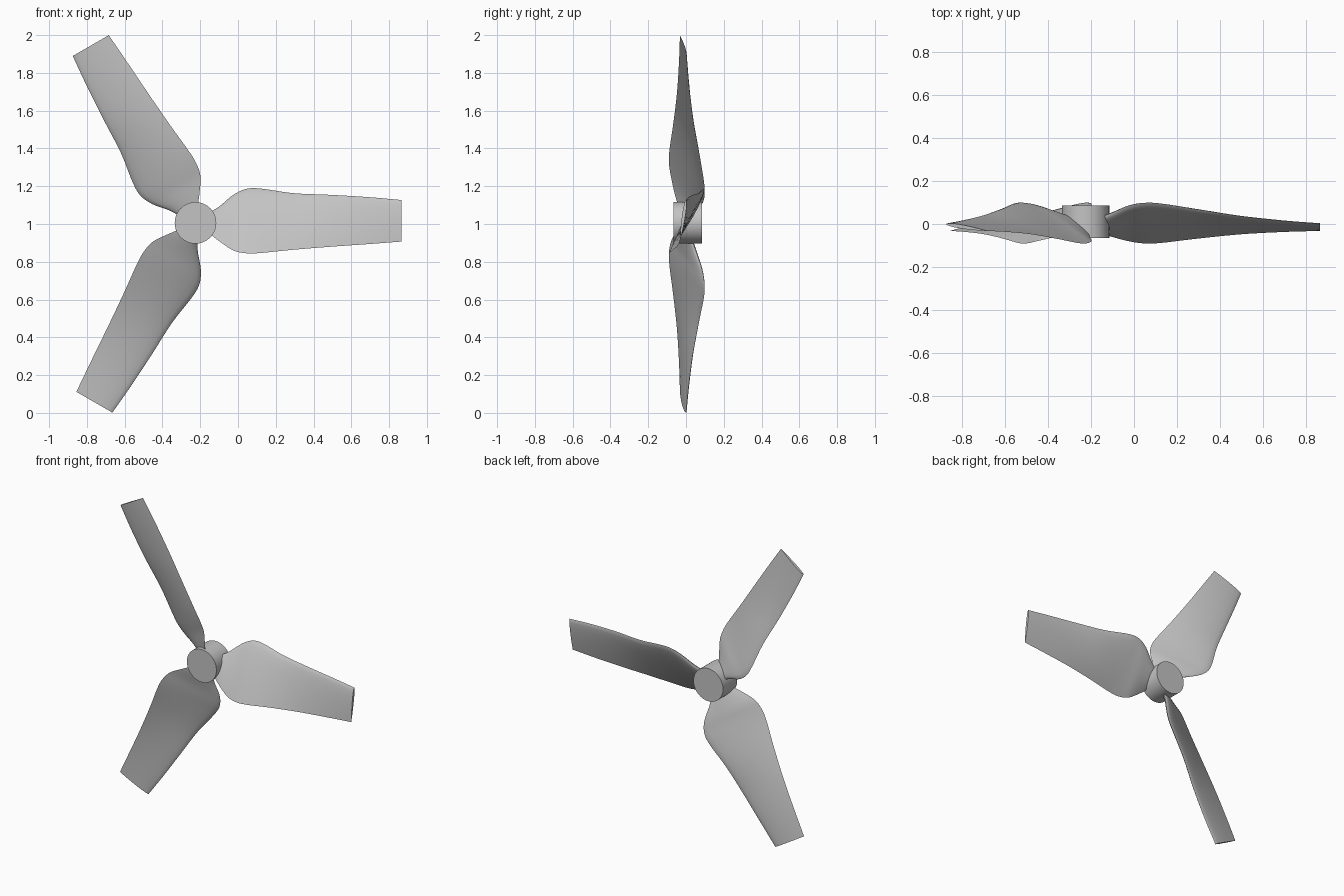
import bpy, bmesh, math
from mathutils import Vector, Matrix

cube = bpy.data.objects.get("Cube")
if cube:
    bpy.data.objects.remove(cube, do_unlink=True)

CENTRE = Vector((-0.225, 0, 1.006))

grey = bpy.data.materials.new("light_grey")
grey.use_nodes = True
colour = (0.55, 0.55, 0.55, 1)
grey.diffuse_color = colour
grey.node_tree.nodes["Principled BSDF"].inputs["Base Color"].default_value = colour

# Blade stations: radius, leading (y, z), trailing (y, z), thickness
STATIONS = [
    (0.08, 0.035, 0.058, -0.045, -0.062, 0.030),
    (0.13, 0.055, 0.090, -0.062, -0.100, 0.030),
    (0.20, 0.085, 0.148, -0.080, -0.146, 0.029),
    (0.27, 0.098, 0.180, -0.090, -0.161, 0.028),
    (0.35, 0.095, 0.181, -0.088, -0.159, 0.027),
    (0.52, 0.068, 0.157, -0.068, -0.142, 0.025),
    (0.72, 0.036, 0.148, -0.048, -0.126, 0.022),
    (0.92, 0.014, 0.136, -0.037, -0.112, 0.020),
    (1.09, 0.000, 0.121, -0.032, -0.099, 0.018),
]
STEPS, HALF = 5, 10


def smooth_stations():
    """Spline through the stations, evenly subdivided."""
    pts = [Vector(s) for s in STATIONS]
    pts = [2 * pts[0] - pts[1]] + pts + [2 * pts[-1] - pts[-2]]
    out = []
    for a, b, c, d in zip(pts, pts[1:], pts[2:], pts[3:]):
        for i in range(STEPS):
            t = i / STEPS
            out.append(b + (c - a) * (t / 2)
                       + (2 * a - 5 * b + 4 * c - d) * (t * t / 2)
                       + (3 * b - a - 3 * c + d) * (t ** 3 / 2))
    return out + [pts[-2]]


def section(station):
    """Aerofoil loop with a round leading edge and a sharp trailing edge."""
    r, ly, lz, ty, tz, thick = station
    lead, trail = Vector((r, ly, lz)), Vector((r, ty, tz))
    chord = trail - lead
    normal = Vector((0, chord.z, -chord.y)).normalized()
    loop = []
    for i in range(2 * HALF):
        a = math.pi * i / HALF
        u = (1 - math.cos(a)) / 2
        swell = 1.3 * math.sqrt(u) * (1 - u) * thick
        loop.append(lead + chord * u + normal * swell * (1 if i < HALF else -1))
    return loop


def finish(bm, name):
    bmesh.ops.recalc_face_normals(bm, faces=bm.faces)
    mesh = bpy.data.meshes.new(name)
    bm.to_mesh(mesh)
    bm.free()
    mesh.materials.append(grey)
    obj = bpy.data.objects.new(name, mesh)
    bpy.context.collection.objects.link(obj)
    bpy.ops.object.select_all(action='DESELECT')
    obj.select_set(True)
    bpy.context.view_layer.objects.active = obj
    bpy.ops.object.shade_smooth_by_angle(angle=math.radians(40))
    return obj


# Three twisted blades around the hub axis
for name, degrees in (("right_blade", 0), ("upper_blade", 120), ("lower_blade", 240)):
    bm = bmesh.new()
    rings = [[bm.verts.new(p) for p in section(s)] for s in smooth_stations()]
    for a, b in zip(rings, rings[1:]):
        for i in range(len(a)):
            j = (i + 1) % len(a)
            bm.faces.new((a[i], a[j], b[j], b[i]))
    bm.faces.new(rings[0])
    bm.faces.new(rings[-1])
    turn = Matrix.Rotation(-math.radians(degrees), 4, 'Y')
    bm.transform(Matrix.Translation(CENTRE) @ turn)
    finish(bm, name)

# Cylindrical hub along y
bm = bmesh.new()
bmesh.ops.create_cone(bm, cap_ends=True, segments=64, radius1=0.11, radius2=0.11, depth=0.15)
bm.transform(Matrix.Translation(CENTRE + Vector((0, 0.01, 0)))
             @ Matrix.Rotation(math.pi / 2, 4, 'X'))
finish(bm, "hub")
